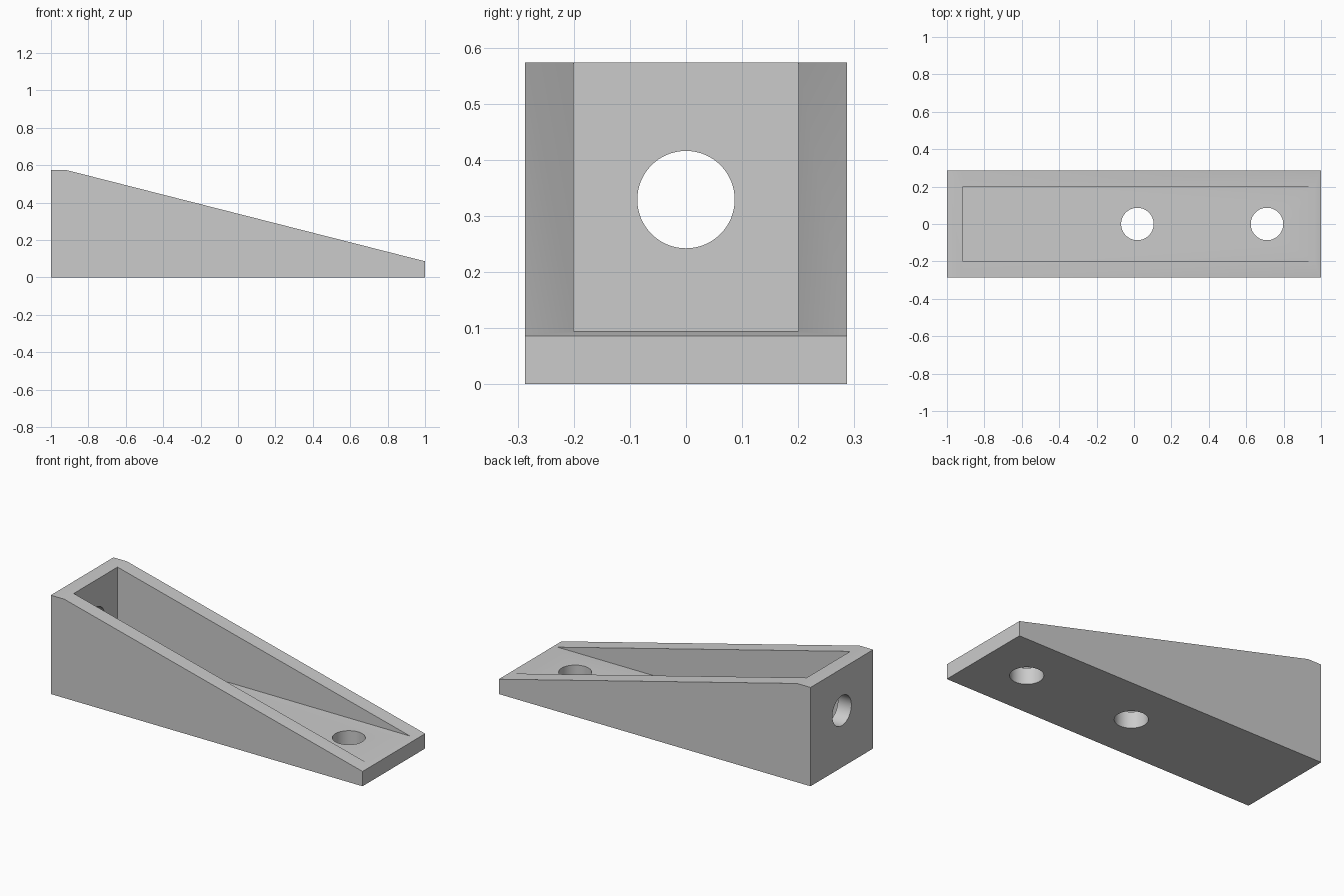
import bpy
import bmesh
from math import pi
from mathutils import Matrix, Vector

cube = bpy.data.objects.get("Cube")
if cube:
    bpy.data.objects.remove(cube, do_unlink=True)

HALF_WIDTH, HEIGHT, END_HEIGHT = 0.287, 0.573, 0.086
WALL, FLOOR, HOLE_RADIUS = 0.0865, 0.095, 0.0868

grey = bpy.data.materials.new("plain grey")
grey.use_nodes = True
colour = (0.6, 0.6, 0.6, 1)
grey.diffuse_color = colour
grey.node_tree.nodes["Principled BSDF"].inputs["Base Color"].default_value = colour


def make_object(name, bm):
    bmesh.ops.recalc_face_normals(bm, faces=bm.faces)
    mesh = bpy.data.meshes.new(name)
    bm.to_mesh(mesh)
    bm.free()
    mesh.materials.append(grey)
    obj = bpy.data.objects.new(name, mesh)
    bpy.context.collection.objects.link(obj)
    return obj


def extrude_profile(name, profile, half_width):
    bm = bmesh.new()
    face = bm.faces.new([bm.verts.new((x, -half_width, z)) for x, z in profile])
    side = bmesh.ops.extrude_face_region(bm, geom=[face])["geom"]
    verts = [v for v in side if isinstance(v, bmesh.types.BMVert)]
    bmesh.ops.translate(bm, verts=verts, vec=(0, 2 * half_width, 0))
    return make_object(name, bm)


def cylinder(name, centre, axis):
    bm = bmesh.new()
    matrix = Matrix.Translation(centre) @ Matrix.Rotation(pi / 2 if axis == "X" else 0, 4, "Y")
    bmesh.ops.create_cone(bm, cap_ends=True, segments=64, radius1=HOLE_RADIUS,
                          radius2=HOLE_RADIUS, depth=0.4, matrix=matrix)
    return make_object(name, bm)


# Wedge body with a short flat top at the tall end
bracket = extrude_profile("wedge_bracket", [
    (-1, 0), (1, 0), (1, END_HEIGHT), (-1 + WALL, HEIGHT), (-1, HEIGHT)], HALF_WIDTH)

# Open channel, two floor holes and one hole through the tall end wall
cutters = [
    extrude_profile("channel_cutter", [
        (-1 + WALL, FLOOR), (1.2, FLOOR), (1.2, 0.8), (-1 + WALL, 0.8)], HALF_WIDTH - WALL),
    cylinder("middle_floor_hole_cutter", Vector((0.018, 0, 0)), "Z"),
    cylinder("end_floor_hole_cutter", Vector((0.711, 0, 0)), "Z"),
    cylinder("end_wall_hole_cutter", Vector((-1, 0, 0.329)), "X"),
]
bpy.context.view_layer.objects.active = bracket
bracket.select_set(True)
for cutter in cutters:
    cut = bracket.modifiers.new(cutter.name, "BOOLEAN")
    cut.operation = "DIFFERENCE"
    cut.solver = "EXACT"
    cut.object = cutter
    bpy.ops.object.modifier_apply(modifier=cut.name)
    bpy.data.objects.remove(cutter, do_unlink=True)

# Smooth hole walls, sharp edges elsewhere
bpy.ops.object.shade_smooth_by_angle(angle=pi / 6)
